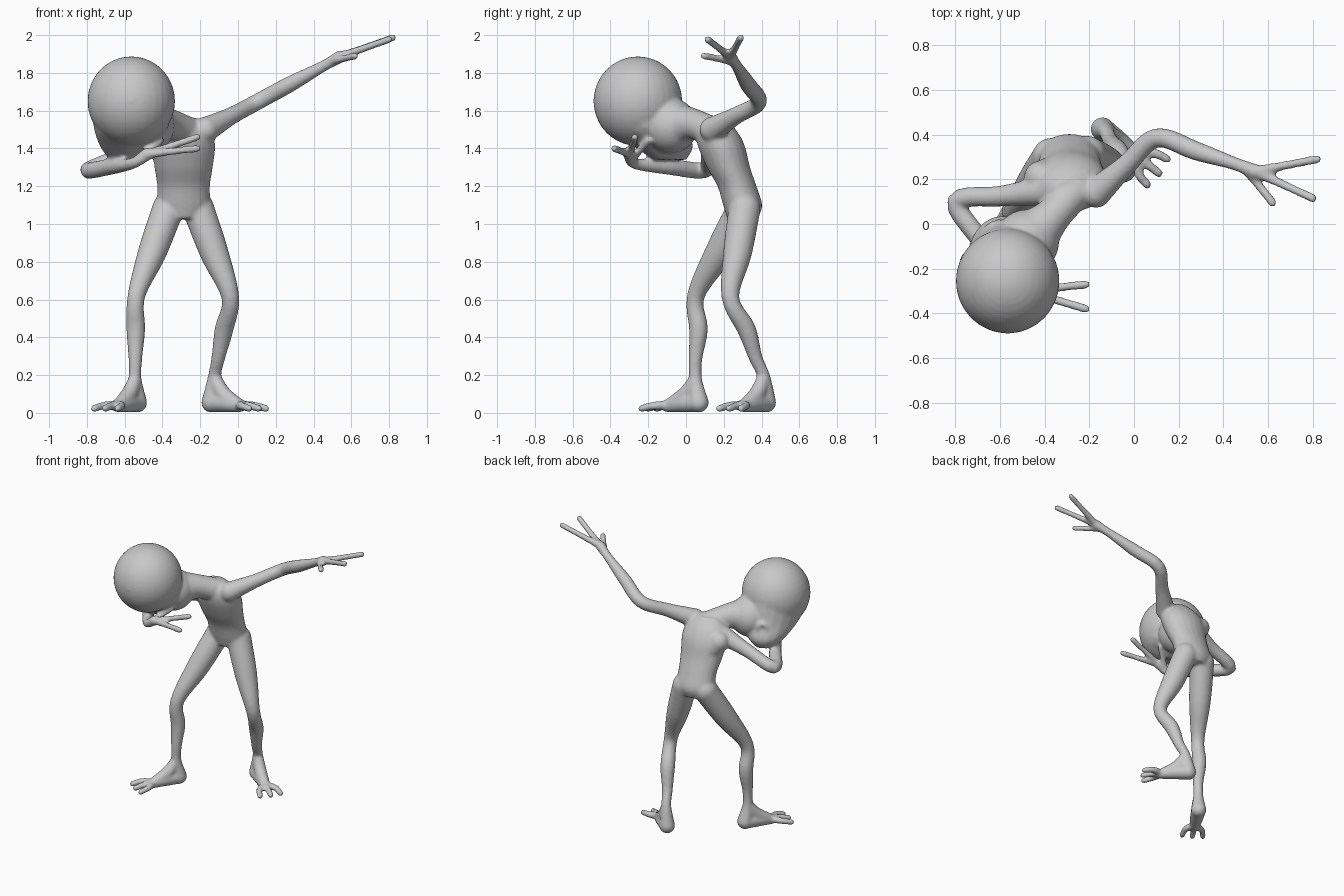
import bpy, bmesh
from math import cos, sin, pi, radians
from mathutils import Vector, Matrix

default_cube = bpy.data.objects.get("Cube")
if default_cube:
    bpy.data.objects.remove(default_cube)

# Single skin colour
grey = (0.58, 0.58, 0.58, 1)
skin = bpy.data.materials.new("grey_skin")
skin.use_nodes = True
skin.diffuse_color = grey
skin.node_tree.nodes["Principled BSDF"].inputs["Base Color"].default_value = grey

bm = bmesh.new()
SIDES = 20


def smooth_path(points, steps=5):
    """Spline through points, each a position and a radius."""
    knots = [Vector((*position, radius)) for position, radius in points]
    knots = [knots[0] * 2 - knots[1]] + knots + [knots[-1] * 2 - knots[-2]]
    path = []
    for before, start, end, after in zip(knots, knots[1:], knots[2:], knots[3:]):
        for step in range(steps):
            t = step / steps
            linear = end - before
            square = before * 2 - start * 5 + end * 4 - after
            cubic = start * 3 - before - end * 3 + after
            path.append(start + (linear * t + square * t ** 2 + cubic * t ** 3) / 2)
    return path + [knots[-2]]


def ball(centre, size):
    placement = Matrix.Translation(centre) @ Matrix.Diagonal((*size, 1))
    bmesh.ops.create_uvsphere(bm, u_segments=32, v_segments=20, radius=1, matrix=placement)


def bridge(rings):
    """Skin a list of rings and close both ends."""
    for lower, upper in zip(rings, rings[1:]):
        for k in range(SIDES):
            n = (k + 1) % SIDES
            bm.faces.new((lower[k], lower[n], upper[n], upper[k]))
    bm.faces.new(rings[0][::-1])
    bm.faces.new(rings[-1])


def ring(centre, across, along):
    angles = [k * 2 * pi / SIDES for k in range(SIDES)]
    return [bm.verts.new(centre + across * cos(a) + along * sin(a)) for a in angles]


def trunk(points, depth):
    """Form built of level oval rings; depth is the ratio of depth to width."""
    bridge([ring(knot.xyz, Vector((knot.w, 0, 0)), Vector((0, knot.w * depth, 0)))
            for knot in smooth_path(points)])


def limb(positions, radii):
    """Round tube along a spline, with rounded ends."""
    path = smooth_path(list(zip(positions, radii)))
    across = (path[-1].xyz - path[0].xyz).orthogonal()
    rings = []
    for i, knot in enumerate(path):
        before, after = path[max(i - 1, 0)], path[min(i + 1, len(path) - 1)]
        tangent = (after.xyz - before.xyz).normalized()
        across = (across - tangent * across.dot(tangent)).normalized()
        rings.append(ring(knot.xyz, across * knot.w, tangent.cross(across) * knot.w))
    bridge(rings)
    for end in (path[0], path[-1]):
        ball(end.xyz, [end.w] * 3)


def arm(shoulder, elbow, wrist, palm, fingers, thumb):
    """Arm with two long fingers and a thumb."""
    shoulder, elbow, wrist, palm = map(Vector, (shoulder, elbow, wrist, palm))
    upper, fore = shoulder.lerp(elbow, 0.5), elbow.lerp(wrist, 0.5)
    limb([shoulder, upper, elbow, fore, wrist, palm], [0.068, 0.047, 0.044, 0.043, 0.03, 0.034])
    for root, tip in [(palm, tip) for tip in fingers] + [(wrist.lerp(palm, 0.5), thumb)]:
        limb([root, root.lerp(Vector(tip), 0.5), tip], [0.025, 0.02, 0.02])


def leg(hip, knee, ankle, heading):
    """Leg with a foot and three toes fanned about the heading angle."""
    hip, knee, ankle = map(Vector, (hip, knee, ankle))
    calf = knee.lerp(ankle, 0.4) + Vector((0, 0.015, 0))
    shin = knee.lerp(ankle, 0.75)

    def ahead(distance, height, swing=0):
        angle = radians(heading + swing)
        return Vector((ankle.x + distance * cos(angle), ankle.y + distance * sin(angle), height))

    heel, sole = ahead(-0.02, 0.055), ahead(0.17, 0.038)
    limb([hip, hip.lerp(knee, 0.5), knee, calf, shin, ankle, heel],
         [0.085, 0.076, 0.047, 0.05, 0.037, 0.035, 0.054])
    # Instep sloping from ankle to sole, then the flat of the foot
    limb([ankle, ahead(0.06, 0.1), sole], [0.034, 0.043, 0.035])
    limb([heel, ahead(0.09, 0.05), sole], [0.052, 0.047, 0.036])
    for swing in (-14, 0, 14):
        limb([sole, ahead(0.23, 0.038, swing), ahead(0.3, 0.023, swing)], [0.026, 0.022, 0.02])


# Torso: distance back, height and half width, from pelvis to collar
spine = [(0.3, 1.03, 0.11), (0.3, 1.1, 0.14), (0.27, 1.2, 0.14),
         (0.225, 1.3, 0.155), (0.185, 1.42, 0.168), (0.16, 1.5, 0.14), (0.15, 1.56, 0.07)]
trunk([((-0.288, back, height), width) for back, height, width in spine], depth=0.74)

# Right shoulder blade, drawn outwards by the folded arm
limb([(-0.3, 0.25, 1.28), (-0.42, 0.21, 1.42)], [0.08, 0.072])

# Neck
limb([(-0.48, -0.08, 1.52), (-0.37, 0.03, 1.53), (-0.27, 0.14, 1.49)], [0.145, 0.085, 0.08])

# Cranium and tapering lower face
cranium = Vector((-0.565, -0.255, 1.65))
ball(cranium, (0.232, 0.235, 0.237))
trunk([(cranium, 0.212), ((-0.567, -0.21, 1.51), 0.197),
       ((-0.59, -0.12, 1.41), 0.14), ((-0.6, -0.085, 1.34), 0.078)], depth=1.12)

# Ear: raised oval rim around a shallow cup
ear = Vector((-0.628, -0.005, 1.475))
turn = Vector((-0.4, 0.9, -0.1)).to_track_quat('Z', 'Y').to_matrix()
for k in range(SIDES):
    angle = k * 2 * pi / SIDES
    ball(ear + turn @ Vector((0.03 * cos(angle), 0.052 * sin(angle), 0)), [0.015] * 3)

# Raised left arm, folded right arm
arm(shoulder=(-0.17, 0.14, 1.5), elbow=(0.1, 0.385, 1.645),
    wrist=(0.45, 0.27, 1.835), palm=(0.54, 0.235, 1.885),
    fingers=[(0.82, 0.29, 1.987), (0.8, 0.115, 1.977)], thumb=(0.62, 0.095, 1.89))
arm(shoulder=(-0.39, 0.15, 1.45), elbow=(-0.795, 0.1, 1.285),
    wrist=(-0.56, -0.27, 1.32), palm=(-0.48, -0.3, 1.37),
    fingers=[(-0.215, -0.27, 1.46), (-0.215, -0.38, 1.4)], thumb=(-0.41, -0.2, 1.44))

# Left and right legs
leg(hip=(-0.21, 0.31, 1.08), knee=(-0.04, 0.235, 0.61), ankle=(-0.125, 0.412, 0.19), heading=-38)
leg(hip=(-0.37, 0.3, 1.08), knee=(-0.538, 0.052, 0.62), ankle=(-0.545, 0.05, 0.18), heading=-122)

# Fuse the parts into one smooth skin
bmesh.ops.recalc_face_normals(bm, faces=bm.faces[:])
mesh = bpy.data.meshes.new("body")
bm.to_mesh(mesh)
bm.free()
mesh.materials.append(skin)
mesh.shade_smooth()
body = bpy.data.objects.new("body", mesh)
bpy.context.collection.objects.link(body)
fuse = body.modifiers.new("fuse", 'REMESH')
fuse.mode = 'VOXEL'
fuse.voxel_size = 0.01
fuse.use_smooth_shade = True
soften = body.modifiers.new("soften", 'SMOOTH')
soften.factor = 0.5
soften.iterations = 8
